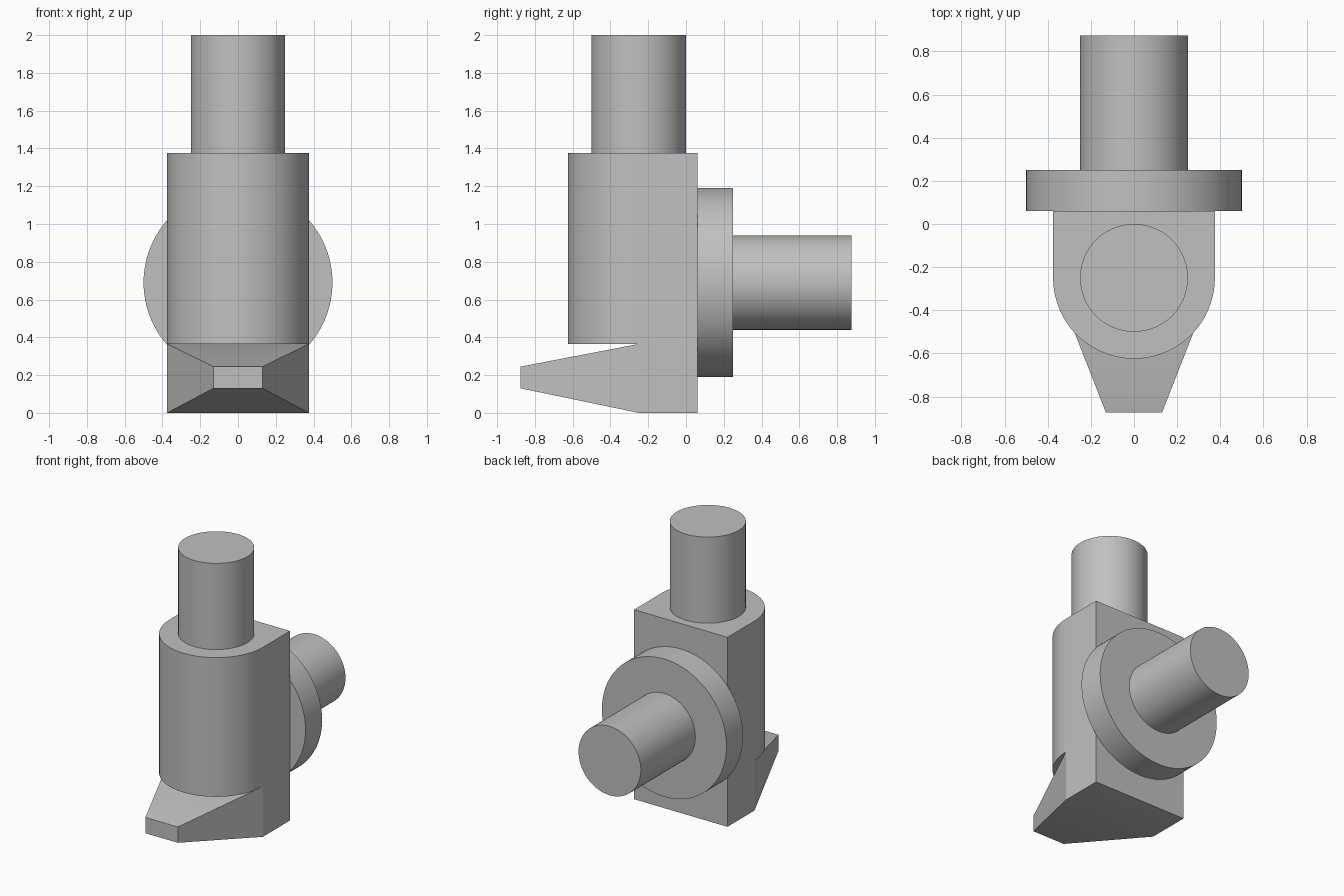
import bpy, bmesh, math
from mathutils import Matrix

cube = bpy.data.objects.get("Cube")
if cube:
    bpy.data.objects.remove(cube, do_unlink=True)

grey = bpy.data.materials.new("plain grey")
grey.use_nodes = True
colour = (0.53, 0.53, 0.53, 1)
grey.diffuse_color = colour
grey.node_tree.nodes["Principled BSDF"].inputs["Base Color"].default_value = colour

SEGMENTS = 96
AXIS_Y = -0.25      # vertical axis of the body
BACK = 0.06         # rear face of the body
HALF = 0.375        # half width of the body
SPLIT = 0.365       # height where the foot meets the body
PORT_Z = 0.69       # height of the rear port


def finish(name, bm):
    bmesh.ops.recalc_face_normals(bm, faces=bm.faces)
    mesh = bpy.data.meshes.new(name)
    bm.to_mesh(mesh)
    bm.free()
    mesh.materials.append(grey)
    obj = bpy.data.objects.new(name, mesh)
    bpy.context.collection.objects.link(obj)
    bpy.ops.object.select_all(action='DESELECT')
    obj.select_set(True)
    bpy.context.view_layer.objects.active = obj
    bpy.ops.object.shade_smooth_by_angle(angle=math.radians(20))
    return obj


def cylinder(name, radius, length, matrix):
    bm = bmesh.new()
    bmesh.ops.create_cone(bm, cap_ends=True, segments=SEGMENTS, radius1=radius,
                          radius2=radius, depth=length, matrix=matrix)
    return finish(name, bm)


def upright(name, radius, z0, z1):
    return cylinder(name, radius, z1 - z0,
                    Matrix.Translation((0, AXIS_Y, (z0 + z1) / 2)))


def rearward(name, radius, y0, y1):
    return cylinder(name, radius, y1 - y0,
                    Matrix.Translation((0, (y0 + y1) / 2, PORT_Z))
                    @ Matrix.Rotation(math.pi / 2, 4, 'X'))


# Body: round front, square back
bm = bmesh.new()
outline = [(HALF, BACK), (-HALF, BACK)]
for i in range(SEGMENTS // 2 + 1):
    a = math.pi + math.pi * i / (SEGMENTS // 2)
    outline.append((HALF * math.cos(a), AXIS_Y + HALF * math.sin(a)))
base = bm.faces.new([bm.verts.new((x, y, SPLIT)) for x, y in outline])
top = bmesh.ops.extrude_face_region(bm, geom=[base], use_keep_orig=True)
bmesh.ops.translate(bm, vec=(0, 0, 1.375 - SPLIT),
                    verts=[g for g in top["geom"] if isinstance(g, bmesh.types.BMVert)])
finish("valve_body", bm)

# Foot: straight block at the back, tapering to a blunt toe
bm = bmesh.new()
rings = []
for y, half, z0, z1 in ((BACK, HALF, 0, SPLIT), (AXIS_Y, HALF, 0, SPLIT),
                        (-0.875, 0.13, 0.13, 0.245)):
    rings.append([bm.verts.new(p) for p in
                  ((-half, y, z0), (half, y, z0), (half, y, z1), (-half, y, z1))])
for a, b in zip(rings, rings[1:]):
    for i in range(4):
        j = (i + 1) % 4
        bm.faces.new((a[i], a[j], b[j], b[i]))
bm.faces.new(rings[0])
bm.faces.new(rings[-1])
finish("tapered_foot", bm)

# Top stem, rear flange and rear pipe
upright("top_stem", 0.25, 1.375, 2.0)
rearward("rear_flange", 0.5, BACK, 0.25)
rearward("rear_pipe", 0.25, 0.25, 0.875)
